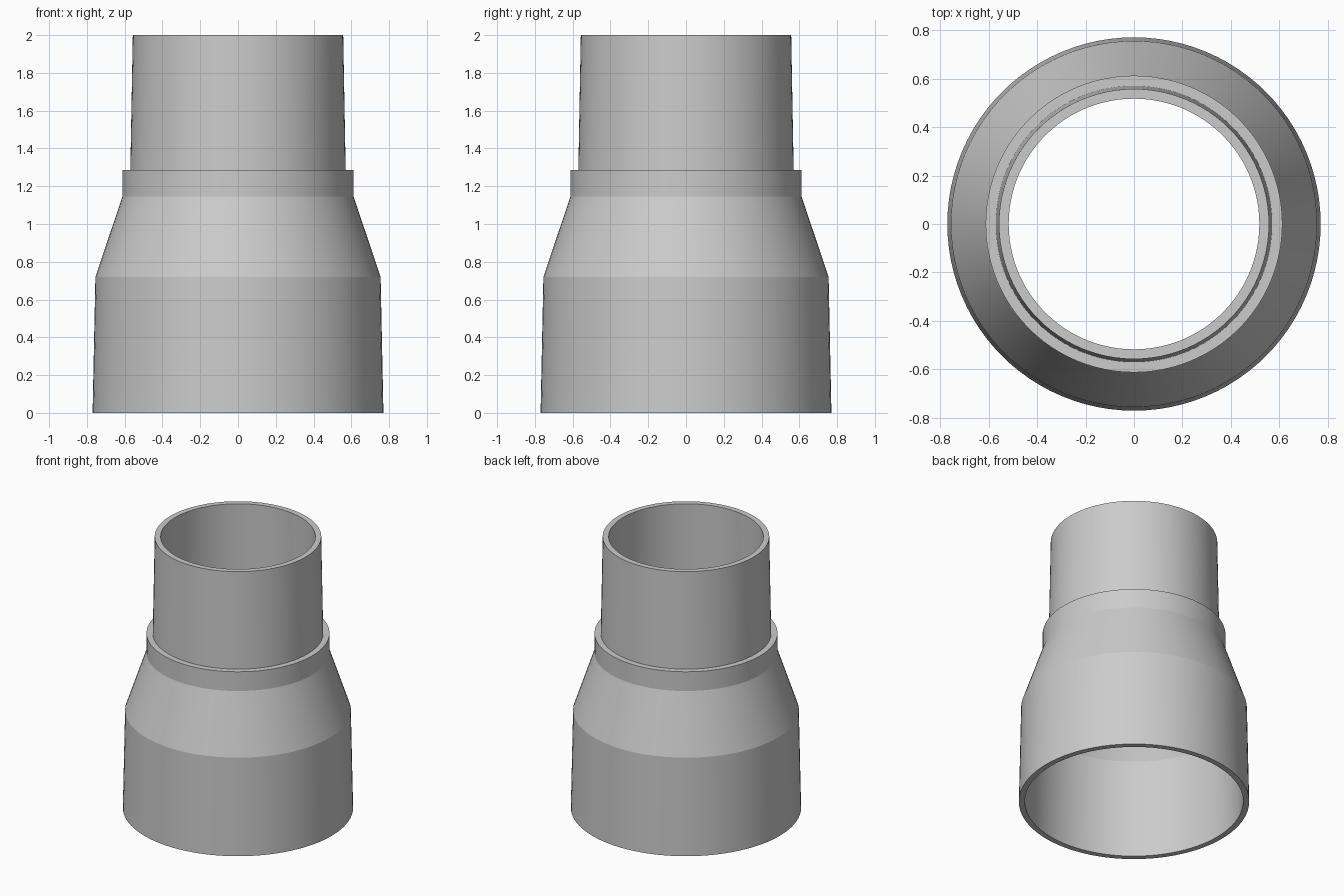
import bpy, bmesh, math

cube = bpy.data.objects.get("Cube")
if cube:
    bpy.data.objects.remove(cube, do_unlink=True)

SEGMENTS = 96

grey = bpy.data.materials.new("light_grey")
grey.use_nodes = True
colour = (0.6, 0.6, 0.6, 1)
grey.diffuse_color = colour
grey.node_tree.nodes["Principled BSDF"].inputs["Base Color"].default_value = colour


def lathe(name, profile):
    """Revolve a closed (radius, height) profile about the z axis."""
    bm = bmesh.new()
    verts = [bm.verts.new((r, 0, z)) for r, z in profile]
    edges = [bm.edges.new((verts[i - 1], verts[i])) for i in range(len(verts))]
    bmesh.ops.spin(bm, geom=verts + edges, axis=(0, 0, 1), cent=(0, 0, 0),
                   angle=math.tau, steps=SEGMENTS, use_duplicate=False)
    bmesh.ops.remove_doubles(bm, verts=bm.verts, dist=0.0001)
    bmesh.ops.recalc_face_normals(bm, faces=bm.faces)
    mesh = bpy.data.meshes.new(name)
    bm.to_mesh(mesh)
    bm.free()
    mesh.materials.append(grey)
    obj = bpy.data.objects.new(name, mesh)
    bpy.context.collection.objects.link(obj)
    bpy.ops.object.select_all(action="DESELECT")
    obj.select_set(True)
    bpy.context.view_layer.objects.active = obj
    bpy.ops.object.shade_smooth_by_angle(angle=math.radians(15))
    return obj


# Hollow reducer: wide socket, cone, collar and narrow spigot
outer_wall = [(0.77, 0), (0.755, 0.72), (0.612, 1.145), (0.612, 1.287),
              (0.57, 1.287), (0.557, 2)]
inner_wall = [(0.517, 2), (0.53, 1.145), (0.715, 0.72), (0.73, 0)]
lathe("pipe_reducer", outer_wall + inner_wall)
